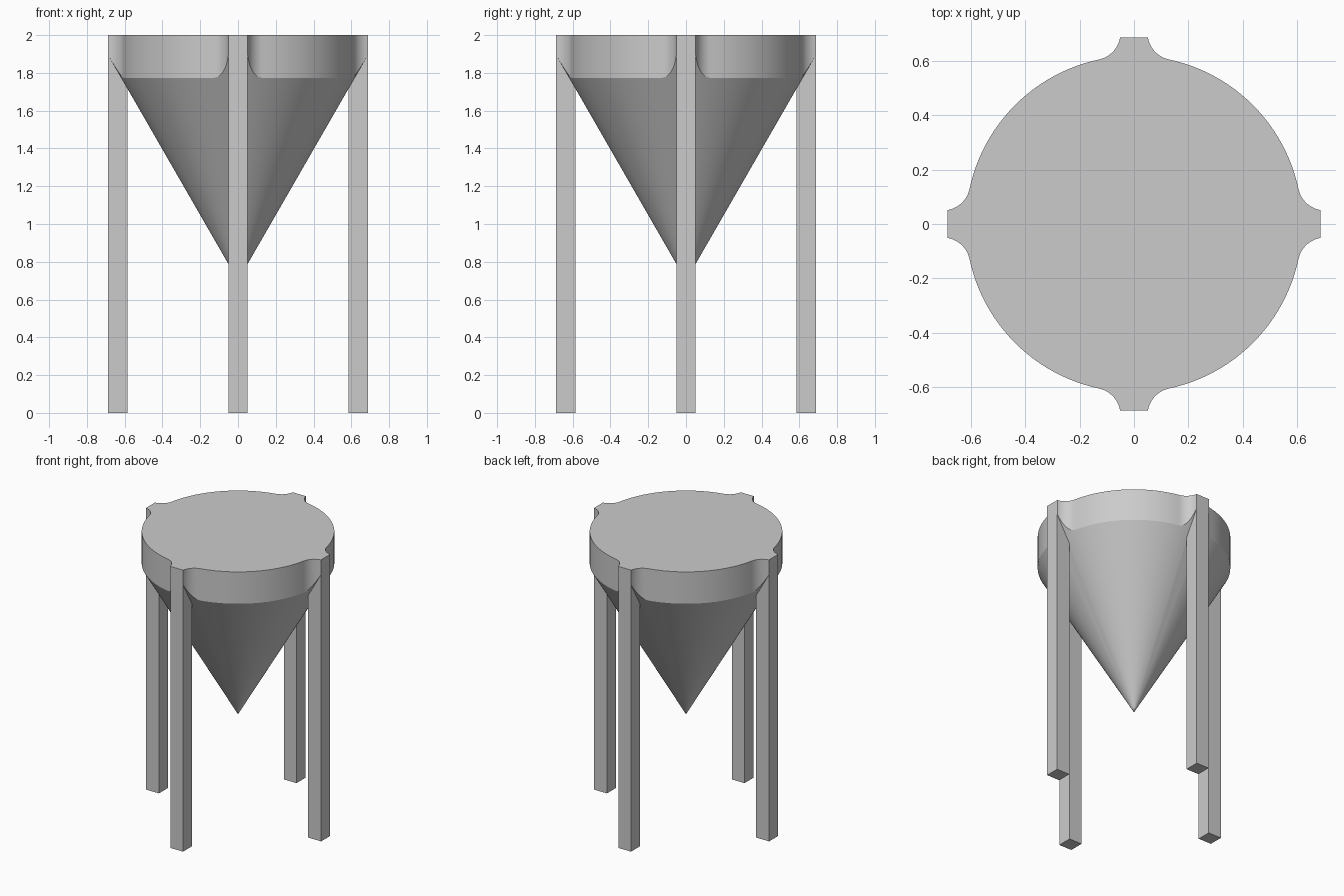
import bpy, bmesh, math
from mathutils import Matrix, Vector

cube = bpy.data.objects.get("Cube")
if cube:
    bpy.data.objects.remove(cube, do_unlink=True)

TOP, APEX = 2.0, 0.70
RADIUS, FILLET = 0.62, 0.10
REACH, HALF = 0.688, 0.05        # tab reach and half leg width
SLOPE = math.sqrt(3)             # cone wall at 60 degrees

grey = bpy.data.materials.new("plain_grey")
grey.use_nodes = True
colour = (0.6, 0.6, 0.6, 1)
grey.diffuse_color = colour
grey.node_tree.nodes["Principled BSDF"].inputs["Base Color"].default_value = colour


def make_object(name, bm):
    bmesh.ops.recalc_face_normals(bm, faces=bm.faces)
    mesh = bpy.data.meshes.new(name)
    bm.to_mesh(mesh)
    bm.free()
    mesh.materials.append(grey)
    obj = bpy.data.objects.new(name, mesh)
    bpy.context.collection.objects.link(obj)
    return obj


def quarter_outline():
    """One tab on +x, its two fillets and the arc to the next tab."""
    cx = math.sqrt((RADIUS + FILLET) ** 2 - (HALF + FILLET) ** 2)
    cy = HALF + FILLET
    start = math.asin((cx - REACH) / FILLET)
    end = math.atan2(cx, cy)
    upper = []
    for i in range(13):
        a = start + (end - start) * i / 12
        upper.append(Vector((cx - FILLET * math.sin(a), cy - FILLET * math.cos(a))))
    first = math.atan2(cy, cx)
    span = math.pi / 2 - 2 * first
    arc = [Vector((math.cos(first + span * i / 24), math.sin(first + span * i / 24))) * RADIUS
           for i in range(1, 24)]
    lower = [Vector((p.x, -p.y)) for p in reversed(upper)]
    return lower + upper + arc


outline = []
for k in range(4):
    turn = Matrix.Rotation(k * math.pi / 2, 2)
    outline += [turn @ p for p in quarter_outline()]

# Funnel body: flat lid, upright wall trimmed by the cone, cone to a point
bm = bmesh.new()


def ring(scale, lid=False):
    return [bm.verts.new((p.x * scale, p.y * scale,
                          TOP if lid else APEX + SLOPE * p.length * scale))
            for p in outline]


rings = [ring(1, lid=True), ring(1), ring(0.03)]
tip = bm.verts.new((0, 0, APEX))
bm.faces.new(rings[0])
count = len(outline)
for i in range(count):
    j = (i + 1) % count
    for a, b in zip(rings, rings[1:]):
        bm.faces.new((a[i], a[j], b[j], b[i]))
    bm.faces.new((rings[-1][i], rings[-1][j], tip))
body = make_object("funnel_body", bm)
for face in body.data.polygons:
    face.use_smooth = True
body.data.set_sharp_from_angle(angle=math.radians(25))

# Four square legs, one under each tab
inner, leg_top = 0.586, 1.98
for k, name in enumerate(("left_leg", "back_leg", "right_leg", "front_leg")):
    bm = bmesh.new()
    bmesh.ops.create_cube(bm, size=1)
    bmesh.ops.scale(bm, vec=(REACH - inner, 2 * HALF, leg_top), verts=bm.verts)
    bmesh.ops.translate(bm, vec=((REACH + inner) / 2, 0, leg_top / 2), verts=bm.verts)
    bmesh.ops.rotate(bm, matrix=Matrix.Rotation(k * math.pi / 2, 3, 'Z'), verts=bm.verts)
    make_object(name, bm)
